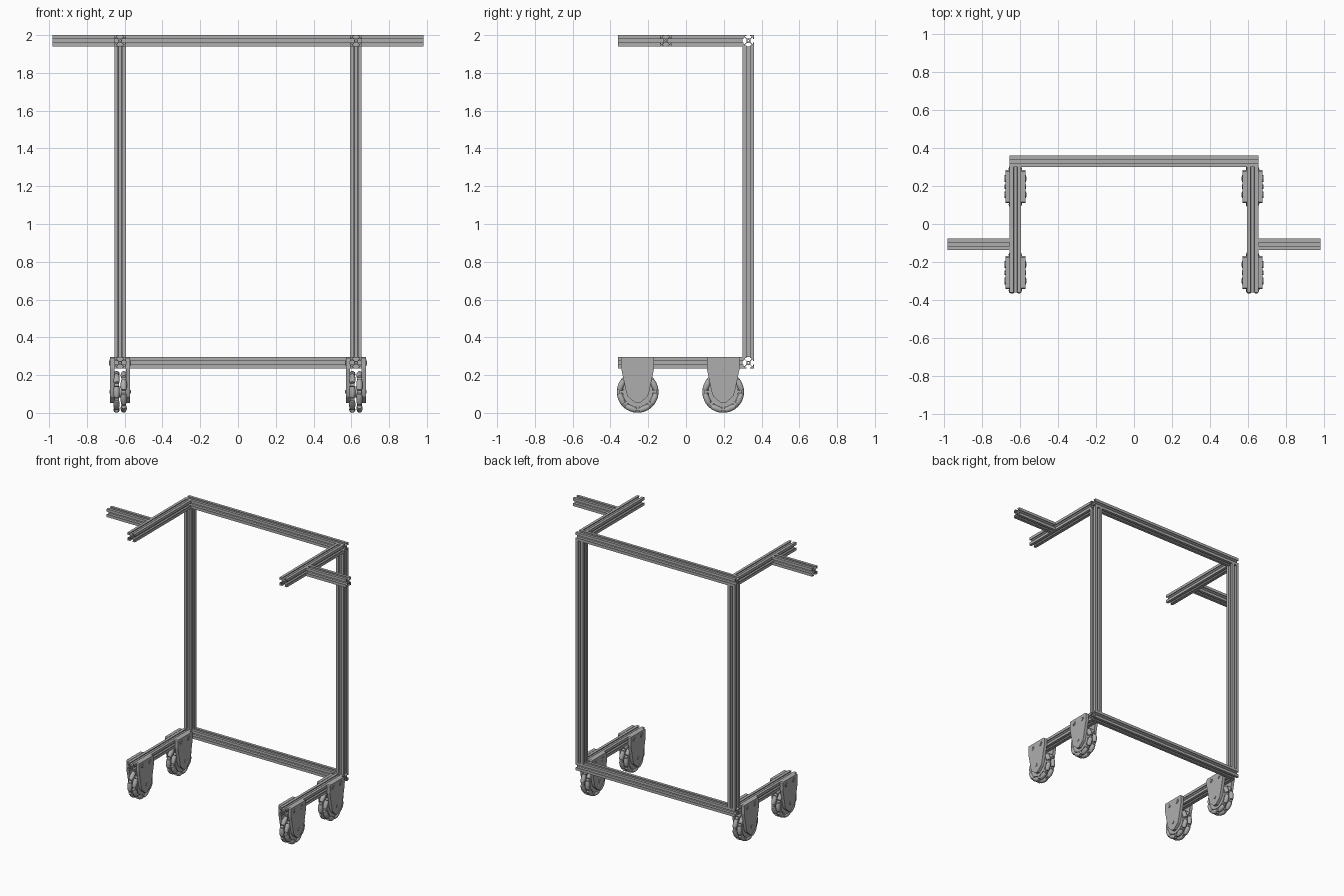
import bpy, bmesh
from math import pi, sqrt, cos, sin
from mathutils import Matrix, Vector

cube = bpy.data.objects.get("Cube")
if cube:
    bpy.data.objects.remove(cube, do_unlink=True)

metal = bpy.data.materials.new("brushed grey")
metal.use_nodes = True
metal.diffuse_color = (0.42, 0.42, 0.42, 1)
metal.node_tree.nodes["Principled BSDF"].inputs["Base Color"].default_value = metal.diffuse_color

TURN = {"X": Matrix.Rotation(pi / 2, 4, "Y"),
        "Y": Matrix.Rotation(pi / 2, 4, "X"),
        "Z": Matrix.Identity(4)}


def add_object(name, mesh, matrix=Matrix.Identity(4)):
    if not mesh.materials:
        mesh.materials.append(metal)
    obj = bpy.data.objects.new(name, mesh)
    obj.matrix_world = matrix
    bpy.context.collection.objects.link(obj)
    return obj


def prism(name, outlines, length):
    """Filled outlines (inner ones become holes) extruded along z."""
    curve = bpy.data.curves.new(name, "CURVE")
    curve.dimensions, curve.fill_mode = "2D", "BOTH"
    curve.extrude = length / 2
    for points in outlines:
        spline = curve.splines.new("POLY")
        spline.points.add(len(points) - 1)
        for p, (x, y) in zip(spline.points, points):
            p.co = (x, y, 0, 1)
        spline.use_cyclic_u = True
    temp = bpy.data.objects.new(name, curve)
    bpy.context.collection.objects.link(temp)
    bpy.context.view_layer.update()
    graph = bpy.context.evaluated_depsgraph_get()
    mesh = bpy.data.meshes.new_from_object(temp.evaluated_get(graph))
    mesh.name = name
    bpy.data.objects.remove(temp, do_unlink=True)
    mesh.materials.clear()
    for poly in mesh.polygons:
        poly.use_smooth = False
    return mesh


def ring(radius, count):
    return [(radius * cos(2 * pi * i / count), radius * sin(2 * pi * i / count))
            for i in range(count)]


# Slotted rail section: one side of it, turned four times
H = 0.03
half_slot = [(H, 0.010), (0.025, 0.010), (0.025, 0.018), (0.0205, 0.018), (0.011, 0.0085)]
side_points = [(H, -H)] + [(x, -y) for x, y in half_slot] + half_slot[::-1]
section = []
for k in range(4):
    turn = Matrix.Rotation(k * pi / 2, 2)
    section += [tuple(turn @ Vector(p)) for p in side_points]


def rail(name, axis, centre, length):
    mesh = prism(name, [section, ring(0.005, 10)], length)
    add_object(name, mesh, Matrix.Translation(centre) @ TURN[axis])


# Frame
SIDE, BACK, LOW, HIGH = 0.624, 0.33, 0.265, 1.97
for label, z in (("lower", LOW), ("upper", HIGH)):
    rail(label + "_cross_rail", "X", (0, BACK, z), 2 * (SIDE + H))
for label, s in (("left", 1), ("right", -1)):
    rail(label + "_upright", "Z", (s * SIDE, BACK, (LOW + HIGH) / 2), HIGH - LOW - 2 * H)
    rail(label + "_upper_side_rail", "Y", (s * SIDE, -0.03, HIGH), 0.66)
    rail(label + "_lower_side_rail", "Y", (s * SIDE, -0.03, LOW), 0.66)
    rail(label + "_handle", "X", (s * 0.818, -0.107, HIGH), 0.328)


# Wheel with two staggered rows of barrel rollers, axle along x
RIM, AXIS_R, ROW, COUNT = 0.111, 0.094, 0.019, 8


def add_roller(bm, angle, x):
    steps, sides, half = 6, 10, 0.03
    place = (Matrix.Rotation(angle, 4, "X") @ Matrix.Translation((x, 0, AXIS_R))
             @ Matrix.Rotation(pi / 2, 4, "X"))
    rings = []
    for i in range(steps + 1):
        t = half * (2 * i / steps - 1)
        r = sqrt(RIM ** 2 - t ** 2) - AXIS_R
        rings.append([bm.verts.new(place @ Vector((px, py, t))) for px, py in ring(r, sides)])
    for a, b in zip(rings, rings[1:]):
        for j in range(sides):
            k = (j + 1) % sides
            bm.faces.new((a[j], a[k], b[k], b[j]))
    bm.faces.new(rings[0][::-1])
    bm.faces.new(rings[-1])


def cylinder(bm, radius, depth, x=0, y=0, z=0, sides=24):
    bmesh.ops.create_cone(bm, cap_ends=True, segments=sides, radius1=radius, radius2=radius,
                          depth=depth, matrix=Matrix.Translation((x, y, z)) @ TURN["X"])


def wheel_mesh():
    bm = bmesh.new()
    cylinder(bm, 0.03, 0.076)
    for row, x in enumerate((-ROW, ROW)):
        cylinder(bm, 0.08, 0.026, x)
        for i in range(COUNT):
            angle = 2 * pi * (i + row / 2) / COUNT
            add_roller(bm, angle, x)
            # Fork between neighbouring rollers
            place = (Matrix.Rotation(angle + pi / COUNT, 4, "X")
                     @ Matrix.Translation((x, 0, 0.085)) @ Matrix.Diagonal((0.024, 0.014, 0.03, 1)))
            bmesh.ops.create_cube(bm, size=1, matrix=place)
    bmesh.ops.recalc_face_normals(bm, faces=bm.faces)
    mesh = bpy.data.meshes.new("wheel")
    bm.to_mesh(mesh)
    bm.free()
    return mesh


# Bolt heads and axle end for one plate, proud towards +x
def bolts_mesh():
    bm = bmesh.new()
    for y in (-0.043, 0.043):
        cylinder(bm, 0.018, 0.004, 0.054, y, LOW, 16)
        cylinder(bm, 0.011, 0.008, 0.054, y, LOW, 6)
    cylinder(bm, 0.012, 0.008, 0.053, 0, 0.112, 6)
    mesh = bpy.data.meshes.new("bolts")
    bm.to_mesh(mesh)
    bm.free()
    return mesh


# Tapered mounting plate, outline in (y, z)
half_plate = [(0.080, 0.297), (0.087, 0.290), (0.087, 0.235), (0.061, 0.112),
              (0.053, 0.088), (0.012, 0.052)]
outline = half_plate + [(-y, z) for y, z in half_plate[::-1]]
plate = prism("mounting_plate", [outline], 0.023)
plate.transform(Matrix(((0, 0, 1, 0.0415), (1, 0, 0, 0), (0, 1, 0, 0), (0, 0, 0, 1))))
wheel, bolts = wheel_mesh(), bolts_mesh()

for side, s in (("left", 1), ("right", -1)):
    for end, y in (("front", -0.256), ("rear", 0.197)):
        tag = f"{end}_{side}_"
        spot = Matrix.Translation((s * SIDE, y, 0))
        obj = add_object(tag + "wheel", wheel, spot @ Matrix.Translation((0, 0, RIM)))
        for face, angle in (("a", 0), ("b", pi)):
            turned = spot @ Matrix.Rotation(angle, 4, "Z")
            add_object(tag + "plate_" + face, plate, turned)
            add_object(tag + "bolts_" + face, bolts, turned)

# Smooth the rounded rollers while keeping edges sharp
bpy.ops.object.select_all(action="DESELECT")
obj.select_set(True)
bpy.context.view_layer.objects.active = obj
bpy.ops.object.shade_smooth_by_angle(angle=pi / 4.5)
